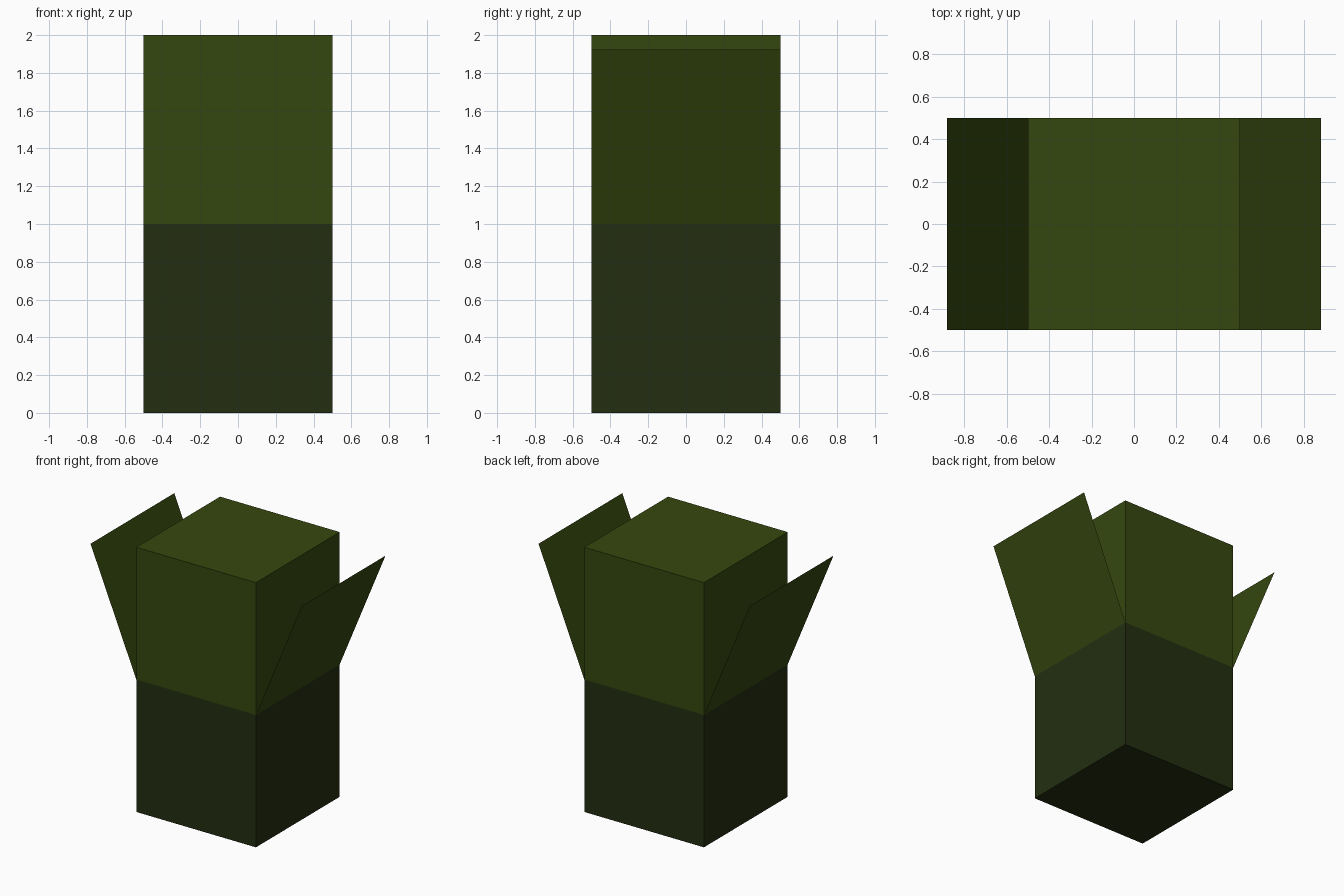
import bpy, bmesh, math

cube = bpy.data.objects.get("Cube")
if cube:
    bpy.data.objects.remove(cube, do_unlink=True)


def material(name, rgb):
    mat = bpy.data.materials.new(name)
    mat.use_nodes = True
    colour = (*rgb, 1.0)
    mat.diffuse_color = colour
    mat.node_tree.nodes["Principled BSDF"].inputs["Base Color"].default_value = colour
    return mat


def add_object(name, bm, mat):
    mesh = bpy.data.meshes.new(name)
    bm.to_mesh(mesh)
    bm.free()
    mesh.materials.append(mat)
    obj = bpy.data.objects.new(name, mesh)
    bpy.context.collection.objects.link(obj)
    return obj


def block(name, z, mat):
    bm = bmesh.new()
    bmesh.ops.create_cube(bm, size=1.0)
    bmesh.ops.translate(bm, verts=bm.verts, vec=(0, 0, z))
    return add_object(name, bm, mat)


def flap(name, side, mat):
    # Unit sheet hinged on the edge between the blocks, leaning outward
    lean = math.radians(22.5)
    x0, x1 = side * 0.5, side * (0.5 + math.sin(lean))
    z0, z1 = 1.0, 1.0 + math.cos(lean)
    bm = bmesh.new()
    corners = [(x0, -0.5, z0), (x0, 0.5, z0), (x1, 0.5, z1), (x1, -0.5, z1)]
    if side < 0:
        corners.reverse()
    bm.faces.new([bm.verts.new(c) for c in corners])
    return add_object(name, bm, mat)


leaf_green = material("leaf green", (0.036, 0.064, 0.0046))
dark_green = material("dark green", (0.0168, 0.0265, 0.0054))

# Stacked blocks
block("lower_block", 0.5, dark_green)
block("upper_block", 1.5, leaf_green)

# Side flaps
flap("left_flap", 1, leaf_green)
flap("right_flap", -1, leaf_green)
